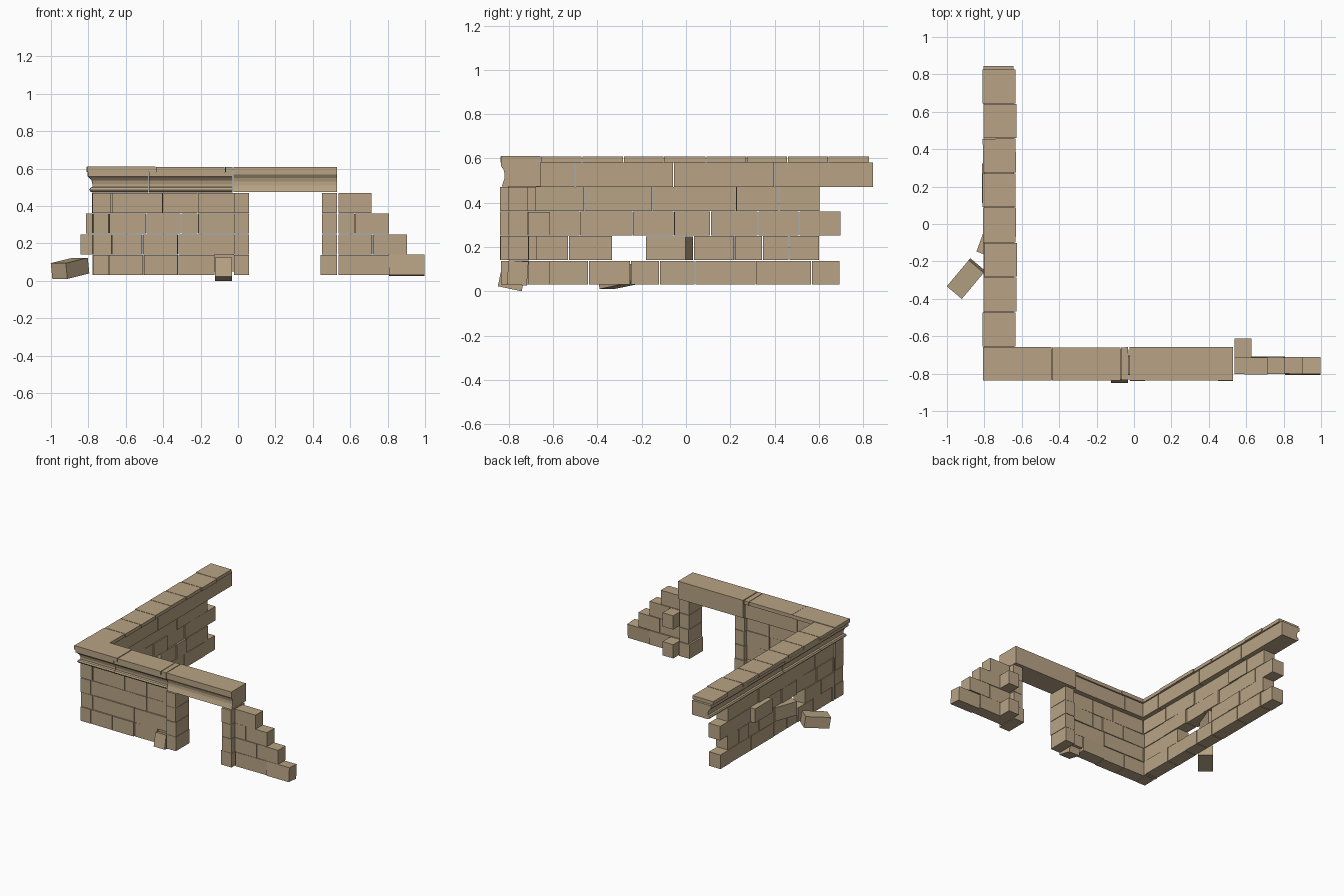
import bpy, bmesh, math, random
from mathutils import Matrix, Vector, Euler

if "Cube" in bpy.data.objects:
    bpy.data.objects.remove(bpy.data.objects["Cube"])

random.seed(4)
stone = bpy.data.materials.new("sandstone")
stone.diffuse_color = (0.48, 0.37, 0.235, 1)
stone.use_nodes = True
stone.node_tree.nodes["Principled BSDF"].inputs["Base Color"].default_value = stone.diffuse_color


def finish(bm, name):
    bmesh.ops.recalc_face_normals(bm, faces=bm.faces)
    me = bpy.data.meshes.new(name)
    bm.to_mesh(me)
    bm.free()
    me.materials.append(stone)
    ob = bpy.data.objects.new(name, me)
    bpy.context.collection.objects.link(ob)
    return ob


def block(bm, center, size, rot=(0, 0, 0)):
    m = (Matrix.Translation(center) @ Euler([math.radians(a) for a in rot]).to_matrix().to_4x4()
         @ Matrix.Diagonal((*size, 1)))
    bmesh.ops.create_cube(bm, size=1, matrix=m)


def box(bm, x0, x1, y0, y1, z0, z1, rot=(0, 0, 0)):
    block(bm, ((x0+x1)/2, (y0+y1)/2, (z0+z1)/2), (x1-x0, y1-y0, z1-z0), rot)


def course(bm, axis, joints, mid, z, thick=0.097, skip=(), h=0.108):
    """One row of stones between joints, each slightly out of line."""
    for i, (a, b) in enumerate(zip(joints, joints[1:])):
        if i in skip:
            continue
        off = random.uniform(-0.004, 0.004)
        c, s = (a+b)/2, b-a-0.004
        tilt = random.uniform(-0.8, 0.8)
        if axis == 'x':
            block(bm, (c, mid+off, z+h/2), (s, thick, h), (0, 0, tilt))
        else:
            block(bm, (mid+off, c, z+h/2), (thick, s, h), (0, 0, tilt))


def moulding(name, profile, axis, start, end, face, mitre=False):
    """Extrude (inset, z) profile; the face looks to -y or -x."""
    bm = bmesh.new()
    rings = []
    for p, first in ((start, True), (end, False)):
        ring = []
        for u, z in profile:
            t = p + (u if mitre and first else 0)
            co = (t, face+u, z) if axis == 'x' else (face+u, t, z)
            ring.append(bm.verts.new(co))
        rings.append(ring)
    n = len(profile)
    for i in range(n):
        j = (i+1) % n
        bm.faces.new((rings[0][i], rings[0][j], rings[1][j], rings[1][i]))
    for r in rings:
        bm.faces.new(r)
    return finish(bm, name)


Z = [0.03, 0.141, 0.252, 0.362]          # course base heights
YM, XM = -0.755, -0.727                  # wall centre lines

# front wall, left of the doorway
bm = bmesh.new()
for z, j in zip(Z, [(-0.776, -0.69, -0.505, -0.32, -0.125),
                    (-0.676, -0.51, -0.32, -0.02),
                    (-0.776, -0.69, -0.49, -0.305, -0.215, -0.02),
                    (-0.676, -0.40, -0.215, -0.02)]):
    course(bm, 'x', j, YM, z)
box(bm, -0.125, -0.022, -0.79, -0.71, 0.05, 0.14)
finish(bm, "front_wall")

# loose tilted stone beside the doorway
bm = bmesh.new()
block(bm, (-0.077, -0.785, 0.063), (0.092, 0.11, 0.105), (-12, 0, 0))
finish(bm, "tilted_stone")

# left wall with a missing stone and ragged far end
bm = bmesh.new()
rows = [((-0.70, -0.67, -0.44, -0.25, -0.12, 0.04, 0.315, 0.567, 0.695), ()),
        ((-0.805, -0.70, -0.53, -0.333, 0.035, 0.22, 0.345, 0.465, 0.602), (3,)),
        ((-0.70, -0.68, -0.48, -0.24, -0.055, 0.11, 0.325, 0.51, 0.70), (5,)),
        ((-0.805, -0.70, -0.46, -0.152, 0.225, 0.42, 0.605), ())]
for z, (j, skip) in zip(Z, rows):
    course(bm, 'y', j, XM, z, skip=skip)
box(bm, -0.813, -0.685, 0.112, 0.323, Z[2], Z[2]+0.108)
finish(bm, "left_wall")

# stone pushed out of the left wall and the one fallen on the ground
bm = bmesh.new()
block(bm, (-0.763, -0.075, 0.195), (0.10, 0.19, 0.106), (0, 0, -20))
finish(bm, "displaced_stone")
bm = bmesh.new()
m = Matrix.Rotation(math.radians(50), 4, 'Z') @ Matrix.Rotation(math.radians(-9), 4, 'Y')
m = Matrix.Translation((-0.898, -0.292, 0.067)) @ m @ Matrix.Diagonal((0.185, 0.105, 0.085, 1))
bmesh.ops.create_cube(bm, size=1, matrix=m)
finish(bm, "fallen_stone")

# stepped remains of the wall right of the doorway, toothed for a cross wall
bm = bmesh.new()
for z, j in zip(Z, [(0.535, 0.81), (0.535, 0.72, 0.905), (0.535, 0.625, 0.81), (0.535, 0.715)]):
    course(bm, 'x', j, YM, z, thick=0.09)
block(bm, (0.903, -0.76, 0.083), (0.19, 0.09, 0.108), (-4, 0, 0))
for z in (Z[0], Z[2]):
    box(bm, 0.538, 0.628, -0.72, -0.613, z, z+0.106)
finish(bm, "stepped_wall")

# door jambs, one stone per course
for name, x0 in (("left_jamb", -0.022), ("right_jamb", 0.45)):
    bm = bmesh.new()
    for i, z in enumerate(Z):
        e = random.uniform(-0.003, 0.003)
        dx = -0.01 if (i == 0 and x0 > 0) else 0
        box(bm, x0+dx, x0+0.08, -0.838+e, -0.675+e, z, z+0.108)
    finish(bm, name)

# lintel with a shallow hollow front
lintel = [(0.004, 0.474), (0.010, 0.49), (0.016, 0.51), (0.017, 0.53), (0.012, 0.55),
          (0.0, 0.568), (0.0, 0.61), (0.178, 0.61), (0.178, 0.474)]
moulding("lintel", lintel, 'x', -0.024, 0.528, -0.836)

# cornice: roll moulding under a hollow, in several lengths
cornice = [(0.034, 0.472), (0.020, 0.477), (0.014, 0.487), (0.020, 0.498), (0.031, 0.503),
           (0.031, 0.518), (0.026, 0.537), (0.012, 0.553), (0.006, 0.557), (0.006, 0.582),
           (0.165, 0.582), (0.165, 0.472)]
fronts = [-0.808, -0.475, -0.027]
sides = [-0.835, -0.50, -0.055, 0.40, 0.848]
for axis, cuts, face, label in (('x', fronts, -0.835, "front"), ('y', sides, -0.808, "left")):
    for i, (a, b) in enumerate(zip(cuts, cuts[1:])):
        moulding(f"{label}_cornice_{i+1}", cornice, axis, a, b-0.003,
                 face+(0 if i == 0 else random.uniform(-0.002, 0.002)), mitre=(i == 0))

# capping slabs over the cornice
bm = bmesh.new()
box(bm, -0.808, -0.442, -0.836, -0.657, 0.582, 0.611)
course(bm, 'x', (-0.44, -0.07, -0.028), -0.745, 0.582, thick=0.176, h=0.027)
course(bm, 'y', (-0.657, -0.47, -0.283, -0.10, 0.09, 0.273, 0.458, 0.643, 0.828),
       -0.718, 0.582, thick=0.176, h=0.026)
finish(bm, "capping_slabs")
